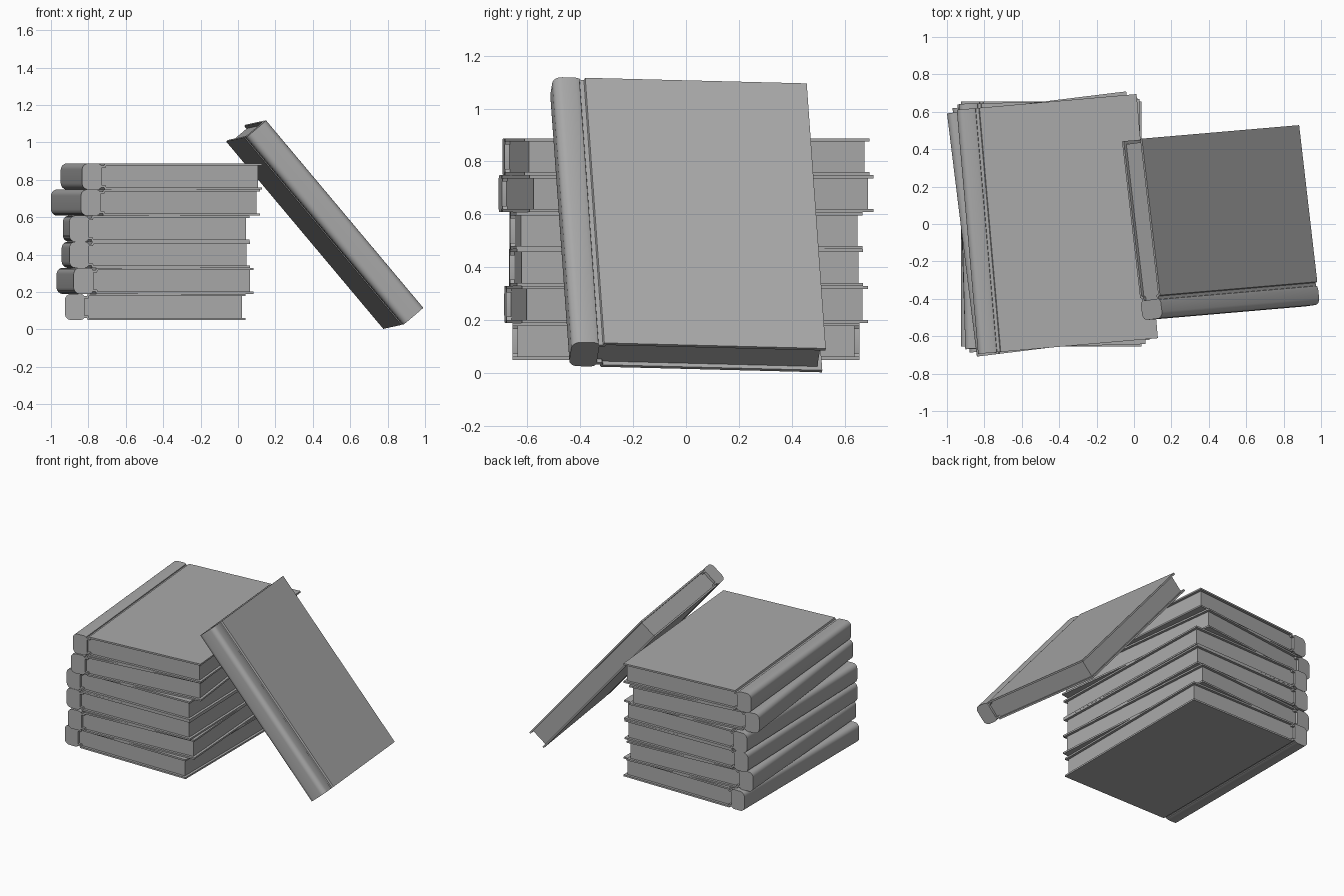
import bpy, bmesh
from math import sin, cos, pi, radians
from mathutils import Matrix, Vector

if "Cube" in bpy.data.objects:
    bpy.data.objects.remove(bpy.data.objects["Cube"])

WIDTH, LENGTH, HALF = 0.965, 1.31, 0.07   # book width, length, half thickness
BOARD, INSET, ROUND = 0.012, 0.018, 0.034  # cover board, page inset, spine rounding

grey = bpy.data.materials.new("plain_grey")
grey.use_nodes = True
grey.diffuse_color = (0.4, 0.4, 0.4, 1)
grey.node_tree.nodes["Principled BSDF"].inputs["Base Color"].default_value = (0.4, 0.4, 0.4, 1)


def prism(bm, profile, length):
    """Extrude an x-z profile along y, centred."""
    verts = [bm.verts.new((x - WIDTH / 2, -length / 2, z)) for x, z in profile]
    face = bm.faces.new(verts)
    out = bmesh.ops.extrude_face_region(bm, geom=[face])["geom"]
    moved = [v for v in out if isinstance(v, bmesh.types.BMVert)]
    bmesh.ops.translate(bm, verts=moved, vec=(0, length, 0))


def mirrored(upper):
    """Close an upper half profile with its reflection in z."""
    return upper + [(x, -z) for x, z in reversed(upper)]


def add_object(name, profiles, length, matrix):
    bm = bmesh.new()
    for p in profiles:
        prism(bm, p, length)
    bmesh.ops.recalc_face_normals(bm, faces=bm.faces[:])
    mesh = bpy.data.meshes.new(name)
    bm.to_mesh(mesh)
    bm.free()
    mesh.materials.append(grey)
    obj = bpy.data.objects.new(name, mesh)
    bpy.context.collection.objects.link(obj)
    obj.matrix_world = matrix
    bpy.ops.object.select_all(action='DESELECT')
    obj.select_set(True)
    bpy.context.view_layer.objects.active = obj
    bpy.ops.object.shade_smooth_by_angle(angle=radians(35))


def book(name, matrix):
    h, inner, low = HALF, HALF - BOARD, HALF - 2 * BOARD
    # rounded spine, narrowing towards the hinge
    arc = [(ROUND - ROUND * cos(a), h - ROUND + ROUND * sin(a))
           for a in (i * pi / 12 for i in range(7))]
    spine = mirrored(arc + [(0.085, h), (0.1, h - 0.006), (0.105, low)])
    # cover board with a sunken hinge groove
    board = [(0.1, low), (0.1, inner), (0.118, inner), (0.122, h),
             (WIDTH, h), (WIDTH, inner), (0.13, inner), (0.125, low)]
    back = [(x, -z) for x, z in board]
    add_object(name + "_cover", [spine, board, back], LENGTH, matrix)
    # page block
    pages = mirrored([(0.09, low), (0.125, low), (0.13, inner), (WIDTH - INSET, inner)])
    add_object(name + "_pages", [pages], LENGTH - 2 * INSET, matrix)


# stack of books, each turned a little differently
for i, (x, turn) in enumerate([(-0.443, 0), (-0.443, 4), (-0.44, 1.8),
                               (-0.437, 1.5), (-0.441, 7), (-0.41, 5)]):
    z = 0.05 + HALF + 0.1395 * i
    book(f"stacked_book_{i + 1}",
         Matrix.Translation((x, 0, z)) @ Matrix.Rotation(radians(turn), 4, 'Z'))

# book leaning against the stack, spine to the front
across = Vector((-0.115, 0.993, -0.025)).normalized()
normal = Vector((0.642, 0.054, -0.765)).cross(across).normalized()
along = normal.cross(across)
turned = Matrix((across, along, normal)).transposed().to_4x4()
book("leaning_book", Matrix.Translation((0.465, 0.006, 0.561)) @ turned)
